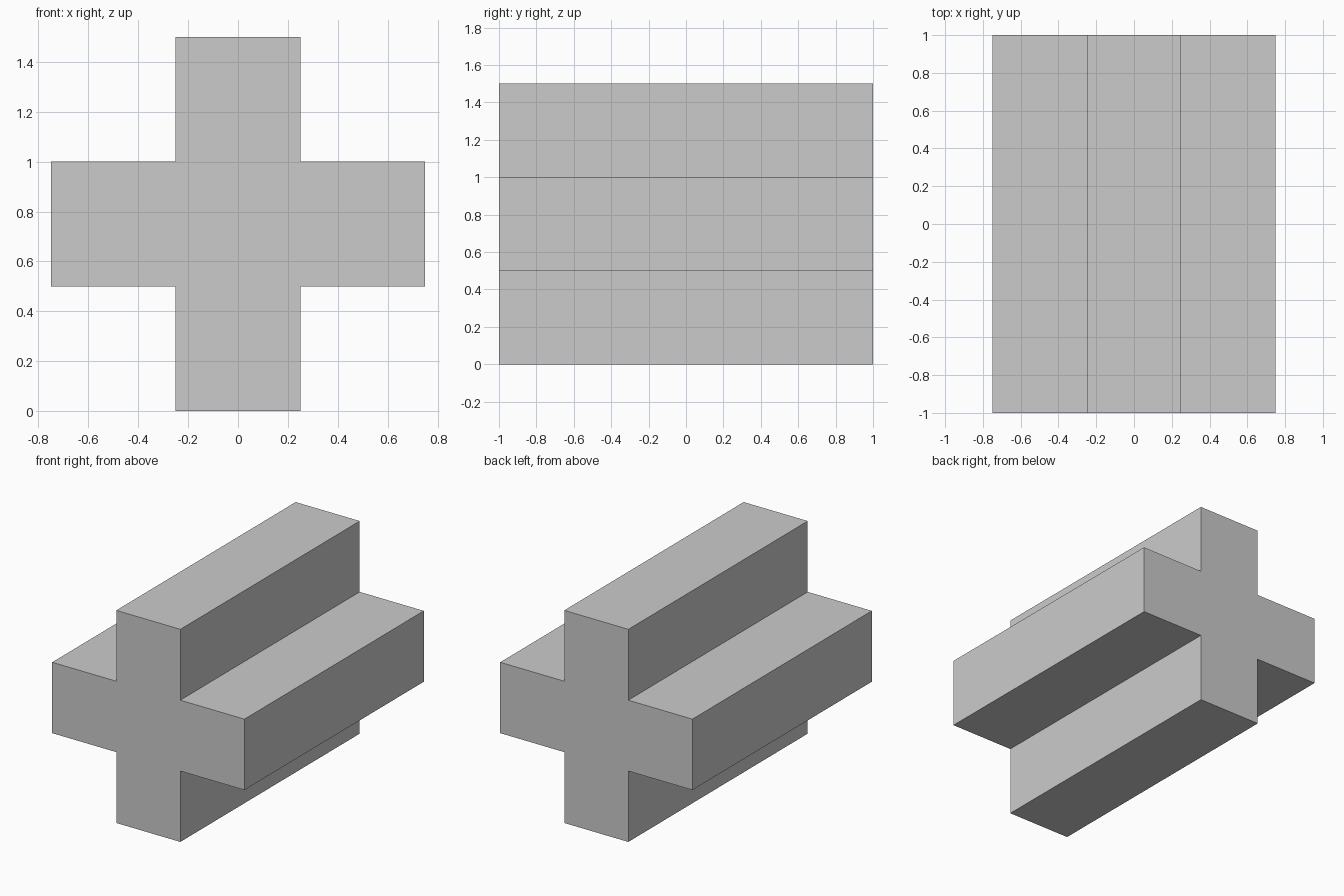
import bpy
import bmesh

if "Cube" in bpy.data.objects:
    bpy.data.objects.remove(bpy.data.objects["Cube"])

ARM = 0.25      # half width of each arm
REACH = 0.75    # centre to arm tip
LENGTH = 2.0    # extrusion along y

# Plus-shaped profile: one corner's three points, turned four times
profile = []
corner = [(REACH, -ARM), (REACH, ARM), (ARM, ARM)]
for _ in range(4):
    profile += corner
    corner = [(-z, x) for x, z in corner]

# Extrude the profile from front to back
bm = bmesh.new()
front = bm.faces.new([bm.verts.new((x, -LENGTH / 2, z + REACH)) for x, z in profile])
result = bmesh.ops.extrude_face_region(bm, geom=[front], use_keep_orig=True)
moved = [v for v in result["geom"] if isinstance(v, bmesh.types.BMVert)]
bmesh.ops.translate(bm, verts=moved, vec=(0, LENGTH, 0))
bmesh.ops.recalc_face_normals(bm, faces=bm.faces)

mesh = bpy.data.meshes.new("cross_beam")
bm.to_mesh(mesh)
bm.free()
bpy.context.collection.objects.link(bpy.data.objects.new("cross_beam", mesh))
